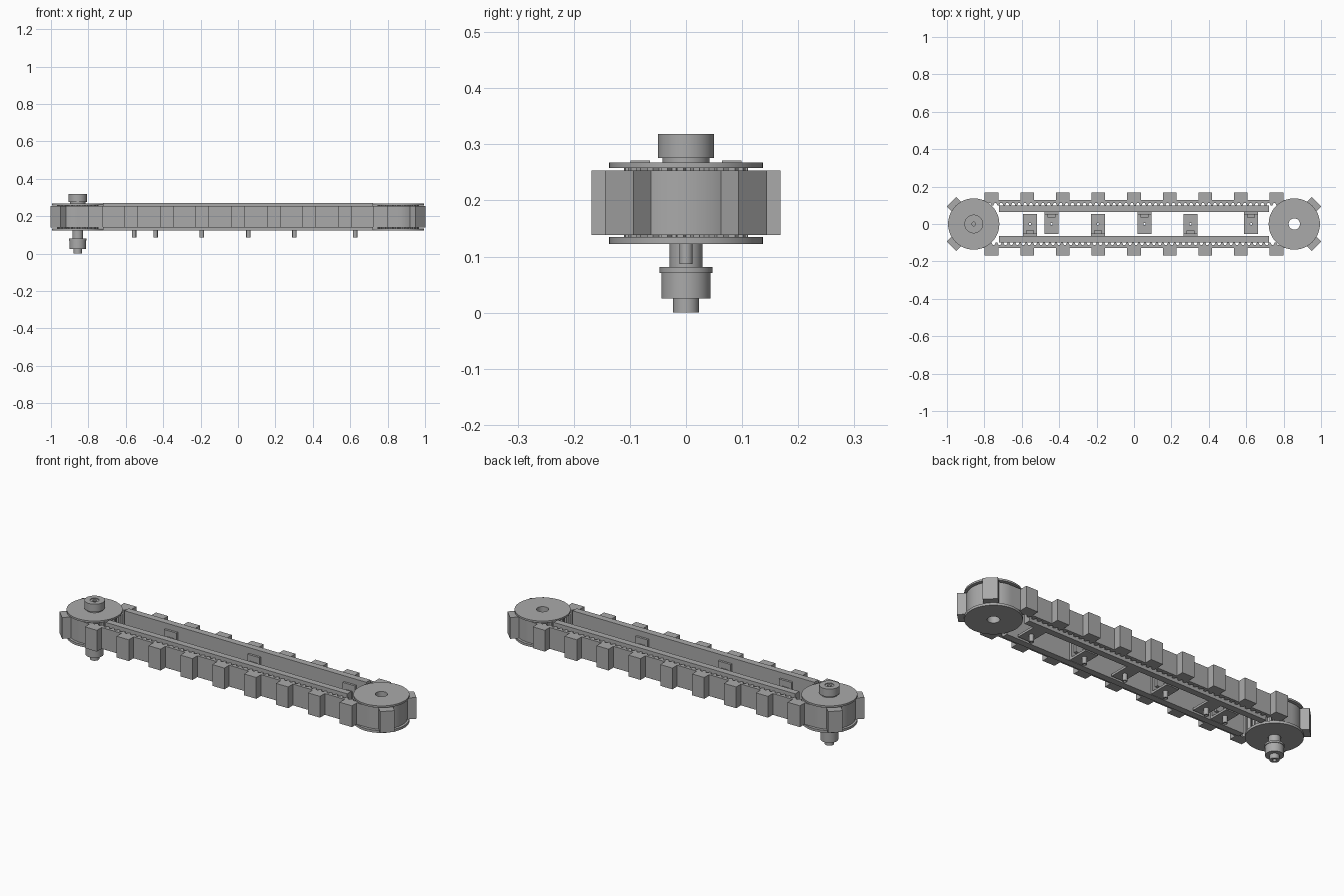
import bpy, bmesh, math

if "Cube" in bpy.data.objects:
    bpy.data.objects.remove(bpy.data.objects["Cube"], do_unlink=True)

grey = bpy.data.materials.new("plain grey")
grey.use_nodes = True
grey.diffuse_color = (0.4, 0.4, 0.4, 1)
grey.node_tree.nodes["Principled BSDF"].inputs["Base Color"].default_value = grey.diffuse_color

HALF = 0.857               # pulley centre distance from the middle
PITCH = HALF / 27          # belt tooth pitch
TEETH = 24                 # teeth per pulley
ARC = TEETH // 2           # teeth wrapped on each pulley
STRAIGHT = 54              # teeth along each straight run
BELT_Z = (0.138, 0.253)


def finish(name, bm, smooth=False):
    bmesh.ops.recalc_face_normals(bm, faces=bm.faces)
    mesh = bpy.data.meshes.new(name)
    bm.to_mesh(mesh)
    bm.free()
    mesh.materials.append(grey)
    obj = bpy.data.objects.new(name, mesh)
    bpy.context.collection.objects.link(obj)
    if smooth:
        bpy.ops.object.select_all(action="DESELECT")
        obj.select_set(True)
        bpy.context.view_layer.objects.active = obj
        bpy.ops.object.shade_smooth_by_angle(angle=math.radians(30))
    return obj


def box(name, x, y, z):
    """Box from (min, max) pairs."""
    bm = bmesh.new()
    bmesh.ops.create_cube(bm, size=1)
    for v in bm.verts:
        v.co = [lo + (hi - lo) * (c + 0.5) for c, (lo, hi) in zip(v.co, (x, y, z))]
    return finish(name, bm)


def wall(name, outer, inner, z):
    """Closed band between two matching outlines."""
    bm = bmesh.new()
    loops = [[bm.verts.new((px, py, h)) for px, py in pts]
             for pts, h in ((outer, z[0]), (outer, z[1]), (inner, z[1]), (inner, z[0]))]
    n = len(outer)
    for k in range(4):
        a, b = loops[k], loops[(k + 1) % 4]
        for i in range(n):
            j = (i + 1) % n
            bm.faces.new((a[i], a[j], b[j], b[i]))
    return finish(name, bm, True)


def lathe(name, x, y, profile, steps=48):
    """Turn an (r, z) profile about a vertical axis, closing it into a loop."""
    bm = bmesh.new()
    rings = [[bm.verts.new((x + r * math.cos(t), y + r * math.sin(t), z))
              for t in (i * math.tau / steps for i in range(steps))] for r, z in profile]
    for k in range(len(rings)):
        a, b = rings[k], rings[(k + 1) % len(rings)]
        for i in range(steps):
            j = (i + 1) % steps
            bm.faces.new((a[i], a[j], b[j], b[i]))
    return finish(name, bm, True)


def track(s, r):
    """Point and outward angle at s teeth along the belt loop, r from its spine."""
    s %= 2 * (STRAIGHT + ARC)
    side = 1
    if s >= STRAIGHT + ARC:
        s -= STRAIGHT + ARC
        side = -1
    if s < STRAIGHT:
        x, y, a = -HALF + s * PITCH, r, math.pi / 2
    else:
        a = math.pi / 2 - (s - STRAIGHT) / ARC * math.pi
        x, y = HALF + r * math.cos(a), r * math.sin(a)
    return side * x, side * y, a + (0 if side == 1 else math.pi)


# Toothed belt
tooth = ((0.0, 0.100), (0.3, 0.100), (0.5, 0.113), (0.8, 0.113))
steps = [(i + f, r) for i in range(2 * (STRAIGHT + ARC)) for f, r in tooth]
wall("belt", [track(s, 0.127)[:2] for s, r in steps],
     [track(s, r)[:2] for s, r in steps], BELT_Z)

# Cleats on the belt
for i in range(22):
    x, y, a = track(3 + 6 * i, 0.146)
    cleat = box(f"cleat_{i + 1}", (-0.022, 0.022), (-0.0362, 0.0362), BELT_Z)
    cleat.location = (x, y, 0)
    cleat.rotation_euler.z = a

# Pulleys with flanges
for name, x in (("drive", -HALF), ("idler", HALF)):
    gear, bore = [], []
    for i in range(TEETH):
        for f, r in ((0.0, 0.097), (0.3, 0.097), (0.45, 0.111), (0.85, 0.111)):
            t = (i + f) * math.tau / TEETH
            gear.append((x + r * math.cos(t), r * math.sin(t)))
            bore.append((x + 0.03 * math.cos(t), 0.03 * math.sin(t)))
    wall(name + "_pulley", gear, bore, (0.134, 0.260))
    for part, z0, z1 in (("lower", 0.122, 0.135), ("upper", 0.258, 0.268)):
        lathe(f"{name}_{part}_flange", x, 0,
              ((0.03, z0), (0.137, z0), (0.137, z1), (0.03, z1)), 64)

# Drive shaft, lower coupling and top cap
lathe("drive_shaft", -HALF, 0, (
    (0.01, 0.0), (0.023, 0.0), (0.023, 0.025), (0.044, 0.025), (0.044, 0.071),
    (0.047, 0.071), (0.047, 0.081), (0.029, 0.081), (0.029, 0.27), (0.01, 0.27)))
lathe("shaft_core", -HALF, 0, ((0.0005, 0.02), (0.012, 0.02), (0.012, 0.3), (0.0005, 0.3)), 24)
lathe("top_cap", -HALF, 0, (
    (0.022, 0.268), (0.042, 0.268), (0.042, 0.276), (0.05, 0.276),
    (0.05, 0.318), (0.022, 0.318)))
lathe("cap_insert", -HALF, 0, ((0.01, 0.27), (0.023, 0.27), (0.023, 0.314), (0.01, 0.314)), 32)

# Guide rails inside the belt
for name, side in (("back_rail", 1), ("front_rail", -1)):
    box(name, (-0.722, 0.722), sorted((side * 0.064, side * 0.099)), (0.122, 0.271))

# Mounting brackets, alternating between the rails
brackets = ((-0.556, -1), (-0.441, 1), (-0.193, -1), (0.056, 1), (0.302, -1), (0.626, 1))
for i, (x, side) in enumerate(brackets):
    tag = f"bracket_{i + 1}"
    base_z = (0.124, 0.136)
    width = (x - 0.037, x + 0.037)

    def span(a, b):
        return sorted((side * a, side * b))

    box(tag + "_base_back", width, span(0.013, 0.066), base_z)
    box(tag + "_base_front", width, span(-0.053, -0.013), base_z)
    for s in (-1, 1):
        box(tag + "_base_side", sorted((x + s * 0.013, x + s * 0.037)), span(-0.013, 0.013), base_z)
    box(tag + "_upright", width, span(0.052, 0.066), (0.124, 0.24))
    box(tag + "_bolt_head", (x - 0.021, x + 0.021), span(0.036, 0.053), (0.165, 0.207))
    lathe(tag + "_pin", x, 0, (
        (0.006, 0.087), (0.012, 0.087), (0.012, 0.124), (0.02, 0.124),
        (0.02, 0.144), (0.006, 0.144)), 24)
